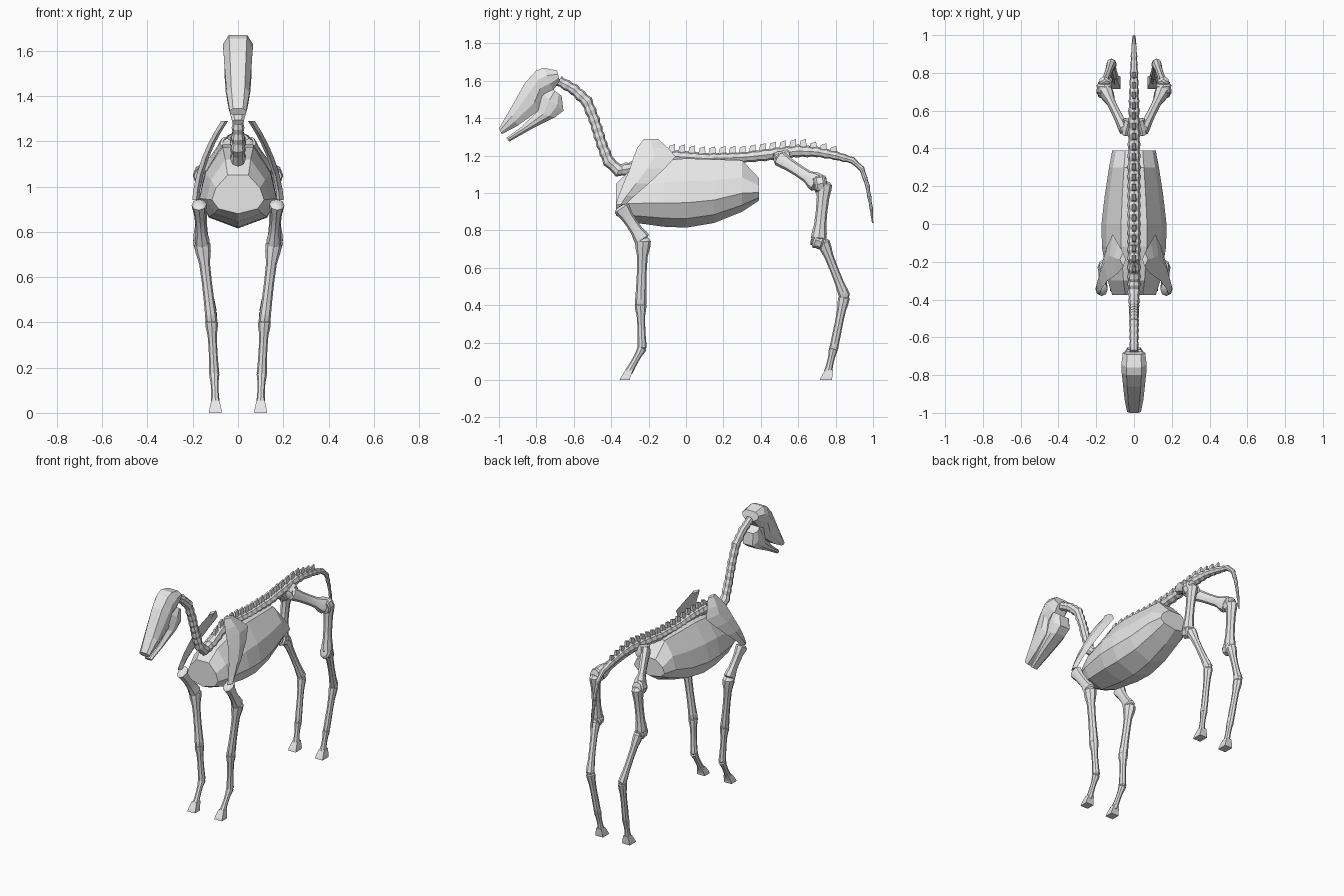
import bpy, bmesh, math
from mathutils import Vector

if "Cube" in bpy.data.objects:
    bpy.data.objects.remove(bpy.data.objects["Cube"])

bone_mat = bpy.data.materials.new("bone_grey")
bone_mat.diffuse_color = (0.8, 0.8, 0.8, 1)
bone_mat.use_nodes = True
bone_mat.node_tree.nodes["Principled BSDF"].inputs["Base Color"].default_value = bone_mat.diffuse_color


def finish(name, bm, mirror=False, smooth=None):
    bmesh.ops.recalc_face_normals(bm, faces=bm.faces)
    me = bpy.data.meshes.new(name)
    bm.to_mesh(me)
    bm.free()
    ob = bpy.data.objects.new(name, me)
    bpy.context.collection.objects.link(ob)
    me.materials.append(bone_mat)
    if mirror:
        ob.modifiers.new("mirror", 'MIRROR').use_mirror_merge = False
    if smooth:
        bpy.ops.object.select_all(action='DESELECT')
        ob.select_set(True)
        bpy.context.view_layer.objects.active = ob
        bpy.ops.object.shade_smooth_by_angle(angle=math.radians(smooth))
    return ob


def loft(bm, rings):
    """Bridge closed rings of equal size and cap both ends."""
    vs = [[bm.verts.new(p) for p in r] for r in rings]
    n = len(vs[0])
    for a, b in zip(vs, vs[1:]):
        for i in range(n):
            j = (i + 1) % n
            bm.faces.new((a[i], a[j], b[j], b[i]))
    bm.faces.new(vs[0])
    bm.faces.new(vs[-1])


def tube_rings(pts, n):
    """pts: (position, half width sideways, half depth)."""
    rings = []
    for i, (p, rx, ry) in enumerate(pts):
        t = (pts[min(i + 1, len(pts) - 1)][0] - pts[max(i - 1, 0)][0]).normalized()
        side = Vector((1, 0, 0))
        side = (side - t * side.dot(t)).normalized()
        up = t.cross(side)
        rings.append([p + side * rx * math.cos(a) + up * ry * math.sin(a)
                      for a in (2 * math.pi * k / n for k in range(n))])
    return rings


def bone(name, a, b, r0, rm, r1, flat=1.0, n=8):
    """Long bone with knobby ends, built on +x and mirrored."""
    a, b = Vector(a), Vector(b)
    shape = [(-.06, r0 * .55), (0, r0), (.1, r0 * .95), (.25, rm * 1.08), (.5, rm),
             (.75, rm * 1.05), (.9, r1 * .95), (1, r1), (1.06, r1 * .55)]
    bm = bmesh.new()
    loft(bm, tube_rings([(a.lerp(b, t), r * flat, r) for t, r in shape], n))
    return finish(name, bm, True, 35)


# Rib cage: stations of (y, top, bottom, half width)
half = [(.4, 1), (.85, .67), (1, .36), (.75, .13)]
profile = half + [(0, 0)] + [(-u, v) for u, v in reversed(half)]
stations = [(-.375, 1.05, .88, .115), (-.3, 1.12, .845, .14), (-.12, 1.175, .82, .17),
            (0, 1.185, .815, .172), (.15, 1.18, .84, .155), (.3, 1.175, .9, .132),
            (.39, 1.08, .96, .115)]
bm = bmesh.new()
loft(bm, [[(u * w, y, b + v * (t - b)) for u, v in profile] for y, t, b, w in stations])
finish("rib_cage", bm)


# Skull and jaw: stations of (top y, top z, bottom y, bottom z, half width)
def head_part(name, rows):
    sec = [(.6, 0), (1, .35), (.95, .7), (.6, 1)]
    sec += [(-u, v) for u, v in reversed(sec)]
    bm = bmesh.new()
    loft(bm, [[(u * w, ty + v * (by - ty), tz + v * (bz - tz)) for u, v in sec]
              for ty, tz, by, bz, w in rows])
    finish(name, bm)


head_part("skull", [(-1, 1.345, -.985, 1.315, .037), (-.945, 1.44, -.9, 1.36, .05),
                    (-.86, 1.59, -.79, 1.44, .06), (-.8, 1.655, -.77, 1.52, .065),
                    (-.76, 1.67, -.71, 1.55, .067), (-.69, 1.655, -.675, 1.6, .06)])
head_part("jaw", [(-.96, 1.295, -.945, 1.275, .025), (-.885, 1.35, -.83, 1.34, .042),
                  (-.8, 1.43, -.7, 1.405, .055), (-.77, 1.53, -.655, 1.44, .06),
                  (-.72, 1.56, -.665, 1.52, .055)])

# Spine from skull to tail tip: (y, z, half width, half depth)
path = [(-.68, 1.6, .024, .028), (-.6, 1.555, .025, .03), (-.53, 1.49, .026, .032),
        (-.49, 1.39, .026, .03), (-.45, 1.26, .027, .03), (-.415, 1.17, .03, .032),
        (-.36, 1.12, .033, .034), (-.28, 1.135, .034, .036), (-.18, 1.19, .034, .036),
        (-.05, 1.195, .034, .034), (.1, 1.185, .034, .03), (.3, 1.19, .034, .03),
        (.48, 1.21, .033, .034), (.6, 1.225, .03, .034), (.7, 1.22, .026, .028),
        (.8, 1.2, .022, .024), (.89, 1.175, .017, .018), (.94, 1.13, .014, .015),
        (.97, 1.04, .011, .012), (.99, .92, .008, .009), (.998, .84, .004, .004)]


def sample(y):
    for a, b in zip(path, path[1:]):
        if a[0] <= y <= b[0]:
            f = (y - a[0]) / (b[0] - a[0])
            return [p + f * (q - p) for p, q in zip(a, b)]


pts = []
for a, b in zip(path, path[1:]):
    steps = max(2, 2 * round(math.hypot(b[0] - a[0], b[1] - a[1]) / .052))
    for k in range(steps):
        y, z, w, d = (p + k / steps * (q - p) for p, q in zip(a, b))
        s = .86 if k % 2 else 1.04          # alternate waist and joint
        pts.append((Vector((0, y, z)), w * s, d * s))
pts.append((Vector((0, path[-1][0], path[-1][1])), .004, .004))
bm = bmesh.new()
loft(bm, tube_rings(pts, 8))
finish("spine_and_tail", bm)

# Spinous processes along the back
bm = bmesh.new()
for k in range(20):
    y = -.24 + k * .054
    _, z, w, d = sample(y)
    h = d + (.03 if y < .65 else .022)
    loft(bm, [[(-w * .4, y - .02, z + d * .5), (w * .4, y - .02, z + d * .5),
               (w * .4, y + .02, z + d * .5), (-w * .4, y + .02, z + d * .5)],
              [(-.005, y - .011, z + h - .006), (.005, y - .011, z + h - .006),
               (.005, y + .018, z + h + .003), (-.005, y + .018, z + h + .003)]])
finish("back_spines", bm)

# Shoulder blades: curved plates over the front ribs
rows = [(-.225, -.15, 1.29), (-.262, -.095, 1.24), (-.28, -.055, 1.195), (-.3, -.115, 1.13),
        (-.335, -.2, 1.05), (-.36, -.275, .985), (-.375, -.32, .94)]
bm = bmesh.new()
rings = []
for y0, y1, z in rows:
    d = 1.29 - z
    x = .062 + .66 * d - .84 * d * d
    m = (y0 + y1) / 2
    rings.append([(x - .006, y0, z), (x + .012, m, z), (x - .004, y1, z), (x - .018, m, z)])
loft(bm, rings)
finish("shoulder_blade", bm, True)

# Front legs
bone("front_upper_bone", (.172, -.345, .92), (.158, -.235, .755), .044, .032, .044, .75)
bone("front_forearm", (.158, -.23, .745), (.117, -.243, .405), .042, .026, .031, .85)
bone("front_cannon", (.117, -.243, .4), (.105, -.235, .175), .031, .021, .025, .9)
bone("front_pastern", (.105, -.235, .17), (.1, -.305, .045), .025, .018, .022, .9)

# Hind legs
bone("pelvis", (.03, .55, 1.195), (.048, .475, 1.18), .04, .036, .034, .7)
bone("hind_thigh", (.05, .5, 1.185), (.15, .7, 1.055), .042, .032, .052, .75)
bone("hind_knee", (.157, .685, 1.045), (.157, .75, 1.055), .044, .046, .04, .85)
bone("hind_shin", (.157, .74, 1.045), (.165, .71, .76), .042, .031, .042, .8)
bone("hind_joint", (.165, .675, .755), (.16, .74, .735), .034, .042, .036, .8)
bone("hind_lower_bone", (.16, .735, .735), (.12, .848, .45), .034, .023, .03, .85)
bone("hind_cannon", (.118, .845, .44), (.105, .79, .17), .031, .022, .024, .85)
bone("hind_pastern", (.105, .788, .165), (.1, .76, .045), .024, .018, .022, .9)


# Hooves: tapered blocks
def hoof(name, x, toe, heel, ankle):
    bm = bmesh.new()
    loft(bm, [[(x - w, f, z), (x + w, f, z), (x + w, b, z), (x - w, b, z)]
              for f, b, z, w in ((toe, heel, 0, .028), (toe + .006, heel + .002, .014, .027),
                                 (ankle - .02, ankle + .02, .055, .018))])
    finish(name, bm, True)


hoof("front_hoof", .1, -.355, -.3, -.303)
hoof("hind_hoof", .1, .715, .78, .765)
